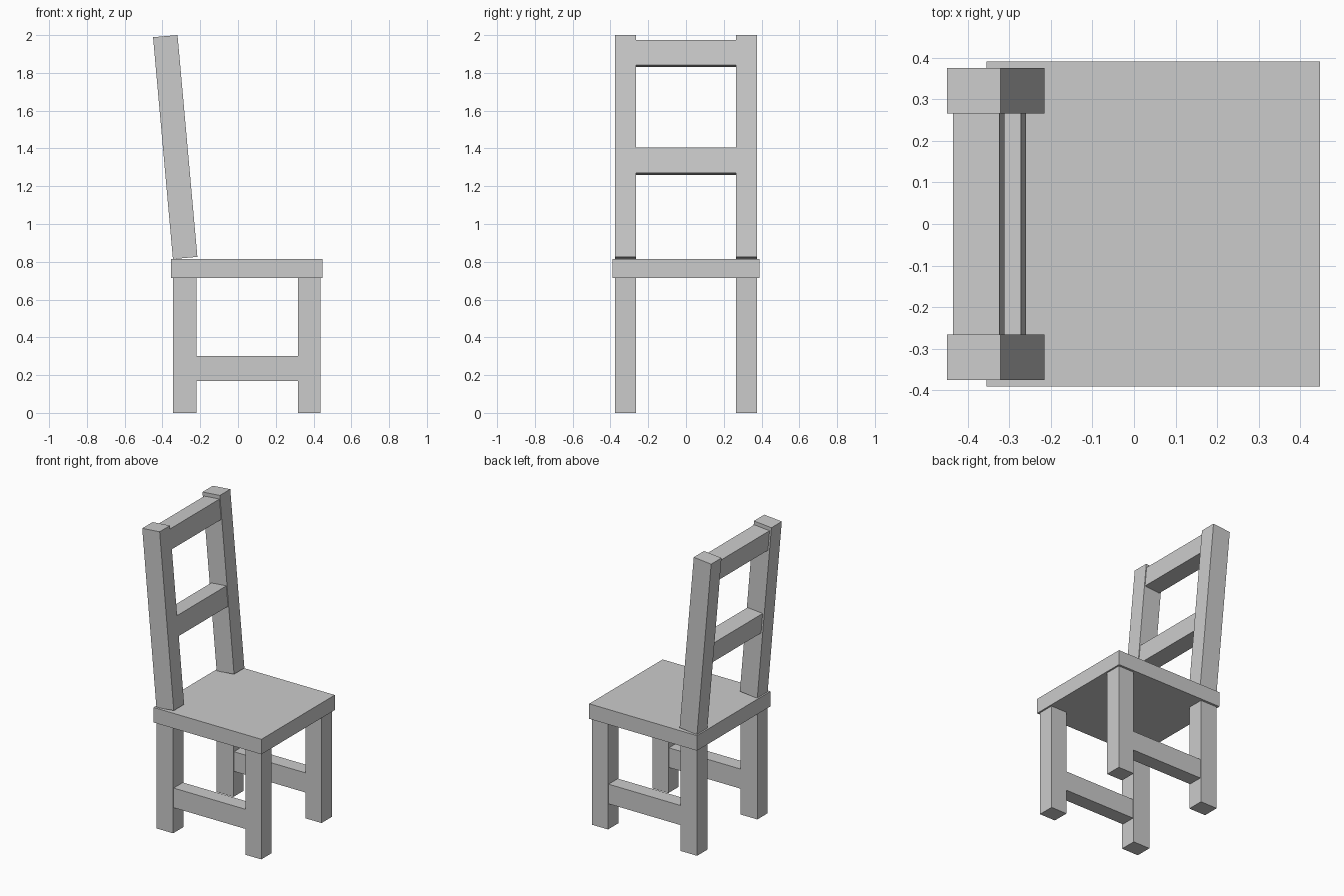
import bpy
from mathutils import Matrix, Vector

cube = bpy.data.objects.get("Cube")
if cube:
    bpy.data.objects.remove(cube, do_unlink=True)

GREY = (0.6, 0.6, 0.6, 1)
grey = bpy.data.materials.new("plain_grey")
grey.use_nodes = True
grey.diffuse_color = GREY
grey.node_tree.nodes["Principled BSDF"].inputs["Base Color"].default_value = GREY


def box(name, low, high, frame=Matrix()):
    """Flat-sided box between two corners, placed in an optional tilted frame."""
    bpy.ops.mesh.primitive_cube_add(size=1)
    obj = bpy.context.object
    obj.name = name
    low, high = Vector(low), Vector(high)
    size = Matrix.Diagonal((*(high - low), 1))
    obj.data.transform(frame @ Matrix.Translation((low + high) / 2) @ size)
    obj.data.materials.append(grey)
    return obj


# Backrest frame: origin at the foot of the posts' front face, leaning back
lean = Matrix.Translation((-0.215, 0, 0.826)) @ Matrix.Rotation(-0.0894, 4, "Y")

# Seat board
box("seat", (-0.355, -0.39, 0.715), (0.447, 0.39, 0.816))

# Legs, side stretchers and backrest posts on both sides
for side, inner, outer in (("left", 0.265, 0.375), ("right", -0.375, -0.265)):
    box(f"rear_leg_{side}", (-0.345, inner, 0), (-0.22, outer, 0.72))
    box(f"front_leg_{side}", (0.317, inner, 0), (0.436, outer, 0.72))
    box(f"stretcher_{side}", (-0.225, inner + 0.006, 0.17),
        (0.32, outer - 0.006, 0.302))
    box(f"back_post_{side}", (-0.13, inner, 0), (0, outer, 1.179), lean)

# Crossrails between the posts
for name, bottom in (("lower_rail", 0.447), ("upper_rail", 1.019)):
    box(name, (-0.118, -0.27, bottom), (-0.005, 0.27, bottom + 0.135), lean)
